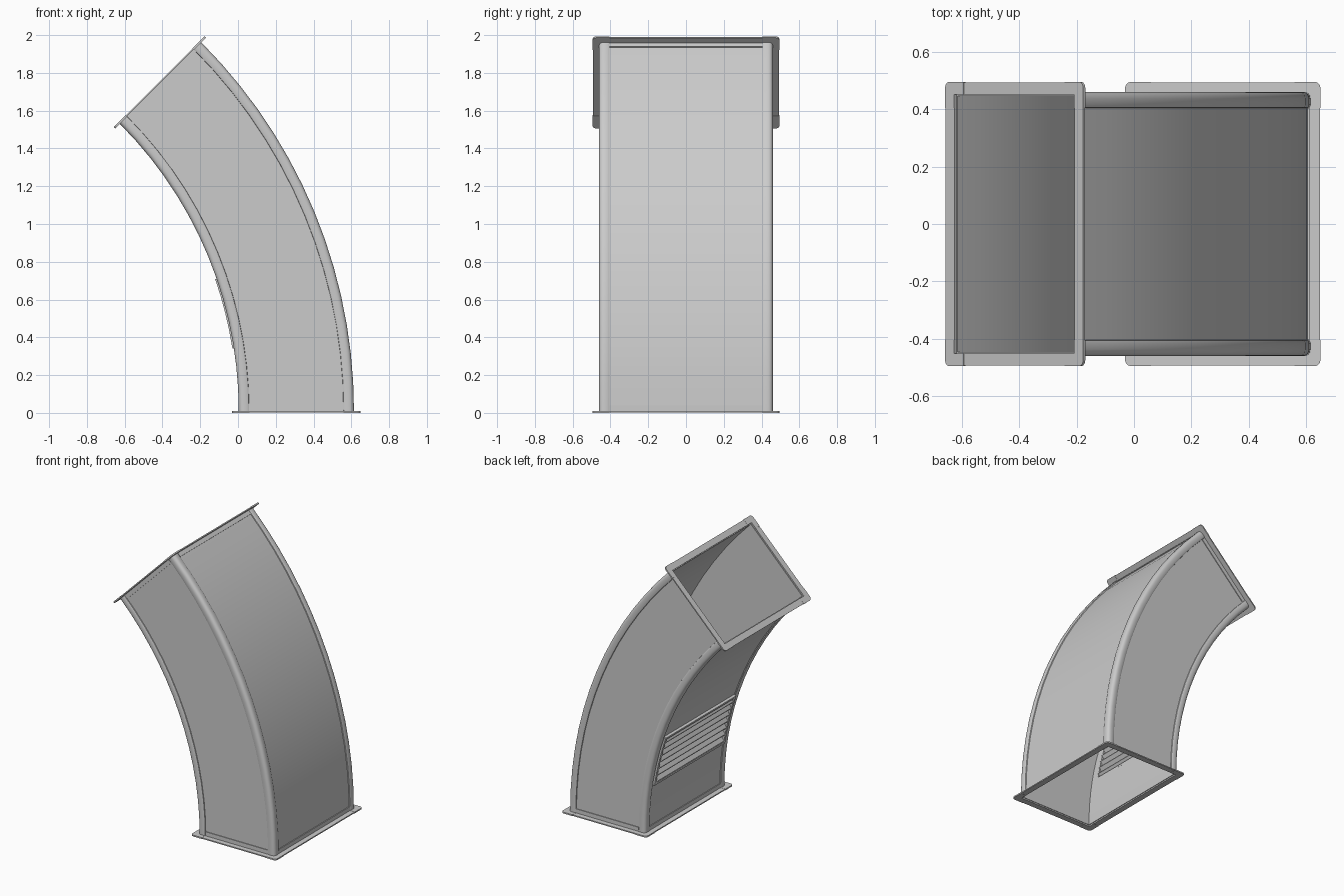
import bpy, bmesh
from math import sin, cos, radians
from mathutils import Vector

if "Cube" in bpy.data.objects:
    bpy.data.objects.remove(bpy.data.objects["Cube"])

CX, CZ = -2.146, 0.01        # bend centre
R0, R1 = 2.15, 2.76          # inner and outer radius of the duct
HY = 0.46                    # half width
A1 = 45.0                    # bend angle in degrees
VA, VB = 9.1, 18.8           # vent start and end angle


def place(r, y, t, deg):
    """Local radial / width / tangent coordinates at a bend angle."""
    a = radians(deg)
    return Vector((CX + r * cos(a) - t * sin(a), y, CZ + r * sin(a) + t * cos(a)))


def skin(name, rings):
    """Closed solid through a list of equal-sized point rings."""
    bm = bmesh.new()
    vs = [[bm.verts.new(p) for p in ring] for ring in rings]
    n = len(vs[0])
    for a, b in zip(vs, vs[1:]):
        for i in range(n):
            j = (i + 1) % n
            bm.faces.new((a[i], a[j], b[j], b[i]))
    bm.faces.new(vs[0])
    bm.faces.new(vs[-1])
    bmesh.ops.recalc_face_normals(bm, faces=bm.faces)
    me = bpy.data.meshes.new(name)
    bm.to_mesh(me)
    bm.free()
    ob = bpy.data.objects.new(name, me)
    bpy.context.collection.objects.link(ob)
    bpy.ops.object.select_all(action='DESELECT')
    ob.select_set(True)
    bpy.context.view_layer.objects.active = ob
    bpy.ops.object.shade_smooth_by_angle(angle=radians(35))
    return ob


def sweep(name, prof, a=0.0, b=A1, n=14):
    """Sweep an (r, y) profile along the bend."""
    return skin(name, [[place(r, y, 0, a + (b - a) * i / n) for r, y in prof]
                       for i in range(n + 1)])


def plate(name, prof, t0, t1, deg):
    """Extrude an (r, y) outline along the tangent direction."""
    return skin(name, [[place(r, y, t, deg) for r, y in prof] for t in (t0, t1)])


def rect(r0, r1, y0, y1):
    return [(r0, y0), (r1, y0), (r1, y1), (r0, y1)]


def corner(pts, outer, side):
    """Move a corner profile (inset from both faces) to one of the four edges."""
    return [((R1 - u) if outer else (R0 + u), side * (HY - v)) for u, v in pts]


# sheet metal walls, the inside wall leaves a hole for the vent
for s, nm in ((-1, "front"), (1, "back")):
    sweep(nm + "_wall", rect(R0 + .010, R1 - .010, s * .446, s * .451))
sweep("outer_wall", rect(R1 - .015, R1 - .010, -.45, .45))
sweep("inner_wall_lower", rect(R0 + .010, R0 + .015, -.45, .45), 0, VA, 4)
sweep("inner_wall_upper", rect(R0 + .010, R0 + .015, -.45, .45), VB, A1, 9)

# rounded edge beads and flange corner pieces
BEAD = [(.011, .056), (.004, .054), (0, .046), (0, .024), (.002, .014), (.007, .007),
        (.014, .002), (.024, 0), (.046, 0), (.054, .004), (.056, .011), (.012, .012)]
ELL = [(-.035, .056), (-.035, -.015), (-.032, -.025), (-.025, -.032), (-.015, -.035),
       (.056, -.035), (.056, .010), (.010, .010), (.010, .056)]
for outer in (False, True):
    for s in (-1, 1):
        sweep("edge_bead", corner(BEAD, outer, s))
        plate("flange_corner", corner(ELL, outer, s), -.01, 0, 0)
        plate("flange_corner", corner(ELL, outer, s), 0, .01, A1)

# end flanges: a flat strip and an upright leg on each side
for deg, d in ((0, -1), (A1, 1)):
    for s in (-1, 1):
        plate("side_flange", rect(R0 + .056, R1 - .056, s * .45, s * .493),
              d * .001, d * .009, deg)
        plate("side_flange_leg", rect(R0 + .056, R1 - .056, s * .45, s * .456),
              d * .001, -d * .028, deg)
    for r, o, nm in ((R0, -1, "inner"), (R1, 1, "outer")):
        plate(nm + "_flange", rect(r - o * .010, r + o * .033, -.404, .404),
              d * .001, d * .009, deg)
        plate(nm + "_flange_leg", rect(r - o * .010, r - o * .004, -.404, .404),
              d * .001, -d * .028, deg)

# vent frame
for s in (-1, 1):
    sweep("vent_side", rect(R0 - .008, R0 + .015, s * .385, s * .403), VA, VB, 4)
    sweep("vent_margin", rect(R0 + .010, R0 + .015, s * .40, s * .45), VA, VB, 4)
for a in (VA, VB):
    plate("vent_rail", rect(R0 - .008, R0 + .015, -.40, .40), -.008, .008, a)

# slanted vent slats
N = 7
for i in range(N):
    a = VA + (VB - VA) * (i + .5) / N
    sec = [(R0 - .008, -.016), (R0 - .008, -.010), (R0 + .018, .016), (R0 + .018, .010)]
    skin("vent_slat", [[place(r, y, t, a) for r, t in sec] for y in (-.39, .39)])
